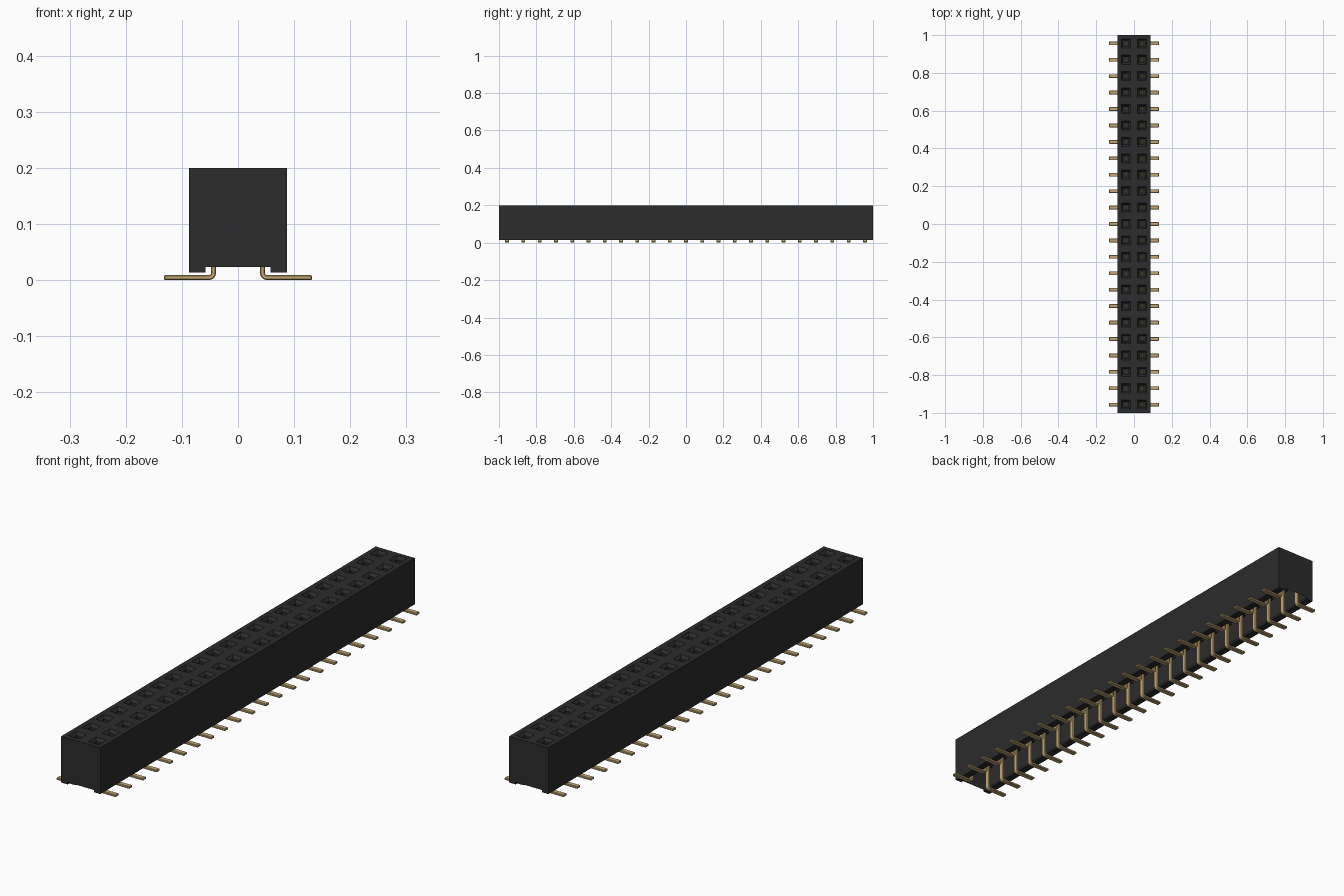
import bpy, bmesh, math

cube = bpy.data.objects.get("Cube")
if cube:
    bpy.data.objects.remove(cube, do_unlink=True)

ROWS = 23
PITCH = 2.0 / ROWS
HALF_W = 0.087
TOP, FLOOR, FOOT = 0.2, 0.023, 0.014


def material(name, rgb):
    m = bpy.data.materials.new(name)
    m.use_nodes = True
    m.diffuse_color = (*rgb, 1)
    bsdf = next(n for n in m.node_tree.nodes if n.type == 'BSDF_PRINCIPLED')
    bsdf.inputs["Base Color"].default_value = (*rgb, 1)
    return m


def finish(name, bm, mat):
    bmesh.ops.recalc_face_normals(bm, faces=bm.faces)
    mesh = bpy.data.meshes.new(name)
    bm.to_mesh(mesh)
    bm.free()
    mesh.materials.append(mat)
    obj = bpy.data.objects.new(name, mesh)
    bpy.context.collection.objects.link(obj)
    return obj


black = material("black plastic", (0.025, 0.025, 0.026))
gold = material("gold contact", (0.55, 0.39, 0.17))

# Housing: one top cell per socket, walls dropped from the border
bm = bmesh.new()
xs = [-HALF_W, 0, HALF_W]
grid = [[bm.verts.new((x, -1 + r * PITCH, TOP)) for x in xs] for r in range(ROWS + 1)]
cells = [bm.faces.new((grid[r][c], grid[r][c + 1], grid[r + 1][c + 1], grid[r + 1][c]))
         for r in range(ROWS) for c in range(2)]
border = [e for e in bm.edges if e.is_boundary]
walls = bmesh.ops.extrude_edge_only(bm, edges=border)["geom"]
for v in walls:
    if isinstance(v, bmesh.types.BMVert):
        v.co.z = FLOOR
bmesh.ops.contextual_create(bm, geom=[e for e in walls if isinstance(e, bmesh.types.BMEdge)
                                      and all(v.co.z == FLOOR for v in e.verts)])

# Sockets: funnel mouth, then a straight square well
for thickness, drop in ((0.0195, 0), (0.009, 0.012), (0.0004, 0.085)):
    bmesh.ops.inset_individual(bm, faces=cells, thickness=thickness, use_even_offset=True)
    for v in {v for f in cells for v in f.verts}:
        v.co.z -= drop
finish("housing", bm, black)

# Rails along both lower edges, leaving a channel between them
for side, name in ((1, "left_rail"), (-1, "right_rail")):
    bm = bmesh.new()
    bmesh.ops.create_cube(bm, size=1)
    for v in bm.verts:
        v.co.x = side * (HALF_W if v.co.x > 0 else 0.058)
        v.co.y = math.copysign(1, v.co.y)
        v.co.z = FLOOR if v.co.z > 0 else FOOT
    finish(name, bm, black)

# Contacts: bent strip from the well down to an outward foot
T, X0, TIP, PIN_TOP, WIDTH = 0.009, 0.039, 0.132, 0.125, 0.02
R = 0.013
cx, cz = X0 + R, R
angles = [math.pi + i * math.pi / 8 for i in range(5)]
outer = [(cx + R * math.cos(a), cz + R * math.sin(a)) for a in angles]
inner = [(cx + (R - T) * math.cos(a), cz + (R - T) * math.sin(a)) for a in reversed(angles)]
outline = [(X0, PIN_TOP)] + outer + [(TIP, 0), (TIP, T)] + inner + [(X0 + T, PIN_TOP)]

bm = bmesh.new()
y0 = -1 + PITCH / 2 - WIDTH / 2
face = bm.faces.new([bm.verts.new((x, y0, z)) for x, z in outline])
ext = bmesh.ops.extrude_face_region(bm, geom=[face])["geom"]
bmesh.ops.translate(bm, vec=(0, WIDTH, 0),
                    verts=[v for v in ext if isinstance(v, bmesh.types.BMVert)])
pins = finish("contact_pins", bm, gold)

bevel = pins.modifiers.new("edge_bevel", 'BEVEL')
bevel.width = 0.0018
bevel.segments = 1
bevel.limit_method = 'ANGLE'
bevel.angle_limit = math.radians(40)
pins.modifiers.new("both_sides", 'MIRROR').use_axis = (True, False, False)
rows = pins.modifiers.new("rows", 'ARRAY')
rows.count = ROWS
rows.use_relative_offset = False
rows.use_constant_offset = True
rows.constant_offset_displace = (0, PITCH, 0)
